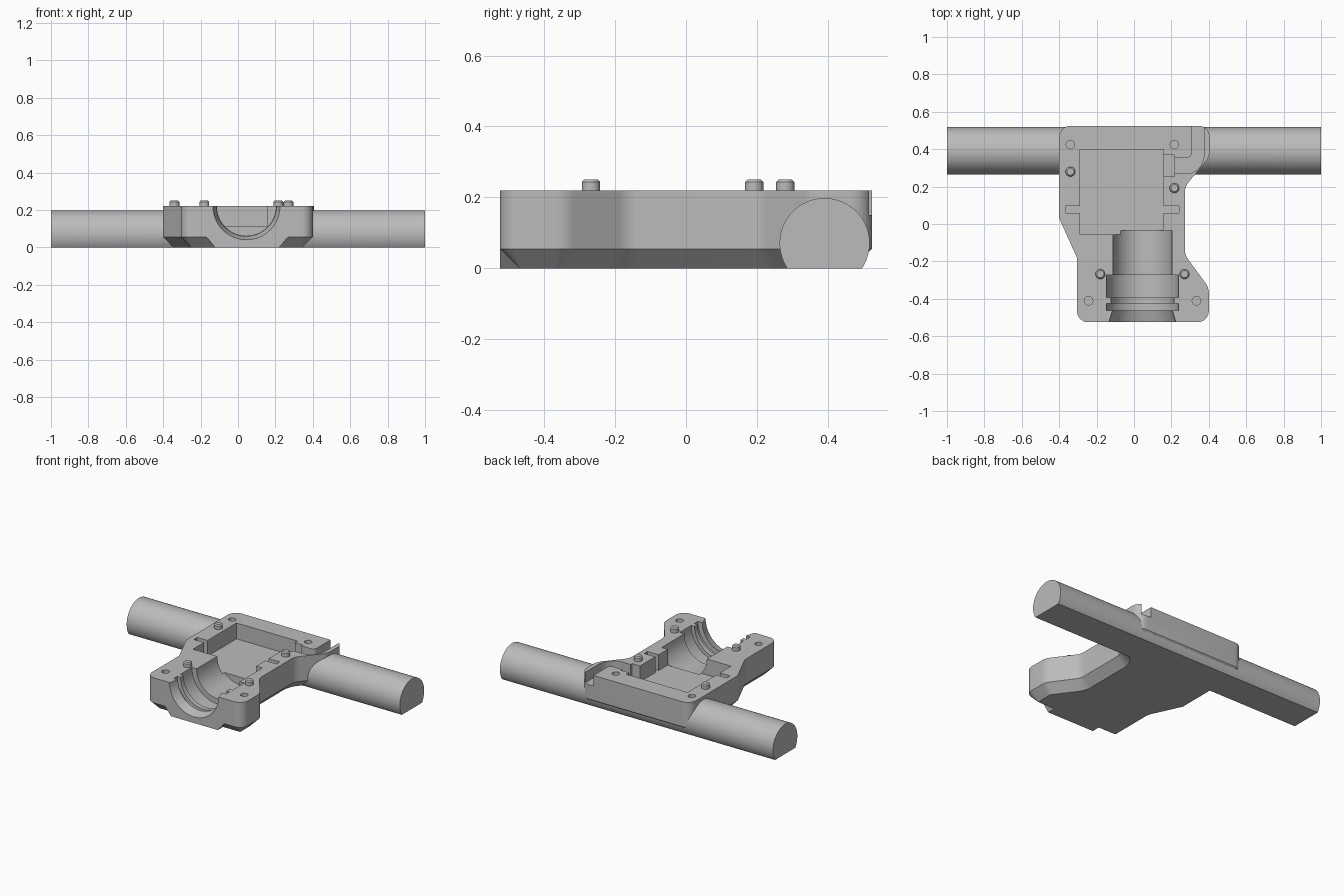
import bpy, bmesh, math
from mathutils import Vector, Matrix

if "Cube" in bpy.data.objects:
    bpy.data.objects.remove(bpy.data.objects["Cube"], do_unlink=True)

TOP, CHAMFER, FLOOR = 0.22, 0.055, 0.115
BORE_X = 0.045

grey = bpy.data.materials.new("plain grey")
grey.use_nodes = True
grey.diffuse_color = (0.5, 0.5, 0.5, 1)
grey.node_tree.nodes["Principled BSDF"].inputs["Base Color"].default_value = (0.5, 0.5, 0.5, 1)


def make(name, bm):
    bmesh.ops.recalc_face_normals(bm, faces=bm.faces)
    mesh = bpy.data.meshes.new(name)
    bm.to_mesh(mesh)
    bm.free()
    mesh.materials.append(grey)
    obj = bpy.data.objects.new(name, mesh)
    bpy.context.collection.objects.link(obj)
    return obj


def loft(name, rings):
    """Skin matching rings of points and cap both ends."""
    bm = bmesh.new()
    loops = [[bm.verts.new(p) for p in ring] for ring in rings]
    n = len(loops[0])
    for a, b in zip(loops, loops[1:]):
        for i in range(n):
            j = (i + 1) % n
            bm.faces.new((a[i], a[j], b[j], b[i]))
    bm.faces.new(loops[0][::-1])
    bm.faces.new(loops[-1])
    return make(name, bm)


def prism(name, outline, z0, z1):
    return loft(name, [[(p[0], p[1], z) for p in outline] for z in (z0, z1)])


def box(name, x0, x1, y0, y1, z0, z1):
    return prism(name, [(x0, y0), (x1, y0), (x1, y1), (x0, y1)], z0, z1)


def lathe(name, profile, matrix, steps=64):
    """Stack circles (radius, height) along the local z axis."""
    angles = [2 * math.pi * i / steps for i in range(steps)]
    return loft(name, [[matrix @ Vector((r * math.cos(a), r * math.sin(a), h)) for a in angles]
                       for r, h in profile])


def rounded(corners, steps=8):
    """Replace each (x, y, radius) corner with a tangent arc."""
    pts = []
    for i, (x, y, r) in enumerate(corners):
        p = Vector((x, y))
        u = (Vector(corners[i - 1][:2]) - p).normalized()
        v = (Vector(corners[(i + 1) % len(corners)][:2]) - p).normalized()
        half = u.angle(v) / 2
        centre = p + (u + v).normalized() * r / math.sin(half)
        a = p + u * r / math.tan(half) - centre
        b = p + v * r / math.tan(half) - centre
        sweep = a.angle_signed(b)
        for k in range(steps + 1):
            pts.append(centre + Matrix.Rotation(-sweep * k / steps, 2) @ a)
    return pts


def inset(pts, d):
    """Move a counter-clockwise outline inward by d."""
    out = []
    for i, p in enumerate(pts):
        e = (p - pts[i - 1]).normalized()
        f = (pts[(i + 1) % len(pts)] - p).normalized()
        n = Vector((-e.y - f.y, e.x + f.x)).normalized()
        out.append(p + n * d / max(0.5, n.dot(Vector((-e.y, e.x)))))
    return out


def combine(target, tool, operation):
    mod = target.modifiers.new(operation.title(), 'BOOLEAN')
    mod.object, mod.operation, mod.solver = tool, operation, 'EXACT'
    bpy.context.view_layer.objects.active = target
    bpy.ops.object.modifier_apply(modifier=mod.name)
    bpy.data.objects.remove(tool, do_unlink=True)


# Housing: rounded outline with a chamfered underside
outline = rounded([(-0.305, -0.525, 0.06), (0.4, -0.525, 0.06), (0.4, -0.34, 0.09),
                   (0.272, -0.165, 0.09), (0.272, 0.2, 0.09), (0.405, 0.36, 0.09),
                   (0.405, 0.525, 0.06), (-0.4, 0.525, 0.06), (-0.4, 0.03, 0.03),
                   (-0.305, -0.18, 0.03)])
small = inset(outline, CHAMFER)
housing = loft("housing", [[(p.x, p.y, z) for p in ring] for ring, z in
                           ((small, 0), (outline, CHAMFER), (outline, TOP))])

# Front boss under the bore, flush with the front face
boss = loft("front_boss", [[(-0.123, y, 0), (0.22, y, 0), (0.28, y, 0.07), (-0.18, y, 0.07)]
                           for y in (-0.525, -0.4)])
combine(housing, boss, 'UNION')

# Cross bar with a flat underside, running through the housing
radius, bar_y, bar_z = 0.127, 0.391, 0.071
start = math.asin(-bar_z / radius)
arc = [start + (math.pi - 2 * start) * i / 56 for i in range(57)]
bar = loft("cross_bar", [[(x, bar_y + radius * math.cos(a), max(0, bar_z + radius * math.sin(a)))
                          for a in arc] for x in (-1, 1)])
combine(housing, bar, 'UNION')

# Main pocket and its two side slots
combine(housing, box("pocket", -0.29, 0.158, -0.056, 0.398, FLOOR, 0.4), 'DIFFERENCE')
for x0, x1 in ((-0.365, -0.28), (0.15, 0.24)):
    combine(housing, box("slot", x0, x1, 0.06, 0.095, FLOOR, 0.4), 'DIFFERENCE')

# Stepped bore with ring grooves and a flared mouth
along_y = Matrix.Translation((BORE_X, 0, TOP)) @ Matrix.Rotation(-math.pi / 2, 4, 'X')
bore = lathe("bore", [(0.184, -0.54), (0.16, -0.463), (0.192, -0.463), (0.192, -0.425),
                      (0.168, -0.425), (0.168, -0.393), (0.192, -0.393), (0.192, -0.272),
                      (0.158, -0.272), (0.158, -0.035)], along_y)
combine(housing, bore, 'DIFFERENCE')

# Cable channel curving from the pocket out of the back
turn = [i * math.pi / 20 for i in range(11)]
centre_x, centre_y = 0.285, 0.382
channel = [(0.17, 0.27)]
channel += [(centre_x + 0.091 * math.sin(a), centre_y - 0.112 * math.cos(a)) for a in turn]
channel += [(0.376, 0.6), (0.31, 0.6)]
channel += [(centre_x + 0.025 * math.sin(a), centre_y - 0.026 * math.cos(a)) for a in turn[::-1]]
channel += [(0.17, 0.356)]
combine(housing, prism("channel", channel, 0.15, 0.4), 'DIFFERENCE')
combine(housing, box("channel_mouth", 0.14, 0.216, 0.254, 0.37, 0.135, 0.4), 'DIFFERENCE')

# Blind screw holes
for x, y in ((-0.34, 0.425), (0.216, 0.425), (-0.243, -0.41), (0.334, -0.41)):
    hole = lathe("hole", [(0.023, 0.1), (0.023, 0.3)], Matrix.Translation((x, y, 0)), 24)
    combine(housing, hole, 'DIFFERENCE')

# Locating pegs
parts = [housing]
for i, (x, y) in enumerate(((-0.34, 0.28), (0.216, 0.192), (-0.18, -0.268), (0.27, -0.268))):
    parts.append(lathe(f"locating_peg_{i + 1}", [(0.026, TOP - 0.02), (0.026, 0.243), (0.019, 0.25)],
                       Matrix.Translation((x, y, 0)), 24))

# Smooth curved walls, keep the edges sharp
for obj in parts:
    bpy.ops.object.select_all(action='DESELECT')
    obj.select_set(True)
    bpy.context.view_layer.objects.active = obj
    bpy.ops.object.shade_smooth_by_angle(angle=math.radians(25))
